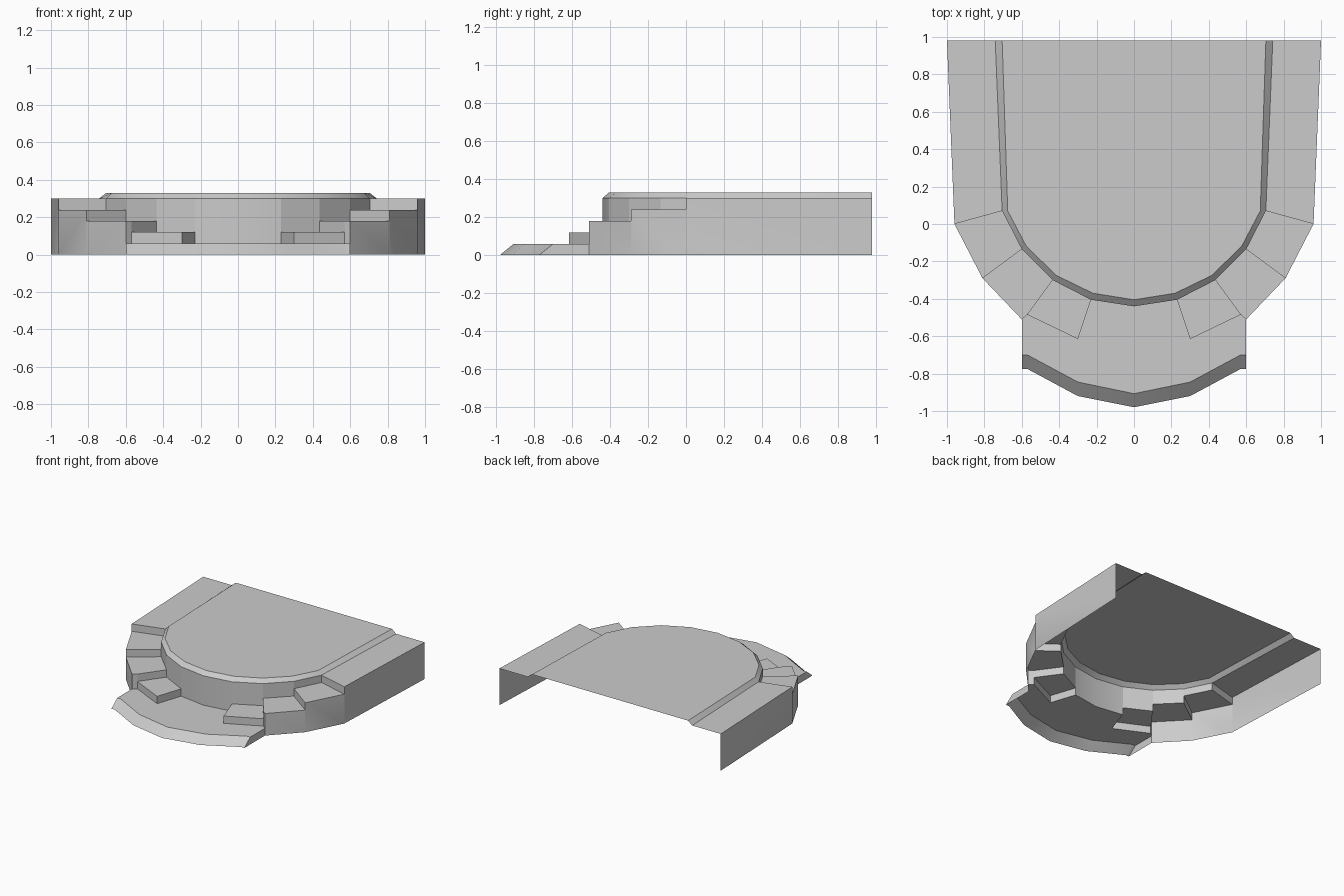
import bpy, bmesh, math

if "Cube" in bpy.data.objects:
    bpy.data.objects.remove(bpy.data.objects["Cube"])

# Plan outlines of the right half, running from the back edge to the front centre
RIM_TOP = [(0.705, 0.98), (0.675, 0.07), (0.575, -0.12), (0.415, -0.275), (0.22, -0.37), (0, -0.405)]
RIM = [(0.742, 0.98), (0.705, 0.07), (0.60, -0.135), (0.435, -0.30), (0.23, -0.405), (0, -0.44)]
OUTER = [(1, 0.98), (0.96, 0), (0.81, -0.29), (0.60, -0.51)]
STEP_OUT = [(0.57, -0.485), (0.30, -0.615)]
LIP_TOP = [(0.60, -0.70), (0.57, -0.70), (0.30, -0.845), (0, -0.907)]
LIP_LOW = [(0.60, -0.775), (0.57, -0.775), (0.30, -0.92), (0, -0.98)]
# Surface heights: walkway, three steps, base
H = [0.30, 0.24, 0.18, 0.12, 0.06]
TOP = 0.33


def at(p, z):
    return (p[0], p[1], z)


def wall(a, b, z0, z1):
    return [at(a, z0), at(a, z1), at(b, z1), at(b, z0)]


def flat(points, z):
    return [at(p, z) for p in points]


def slope(low, high, z0, z1):
    return [[at(low[i], z0), at(high[i], z1), at(high[i + 1], z1), at(low[i + 1], z0)]
            for i in range(len(low) - 1)]


def part(name, faces, up=()):
    """Right-half faces mirrored over x; faces in 'up' are turned to look upward."""
    bm = bmesh.new()
    for f in faces:
        bm.faces.new([bm.verts.new(v) for v in f])
    for f in up:
        face = bm.faces.new([bm.verts.new(v) for v in f])
        face.normal_update()
        if face.normal.z < 0:
            face.normal_flip()
    bmesh.ops.remove_doubles(bm, verts=bm.verts, dist=1e-4)
    mesh = bpy.data.meshes.new(name)
    bm.to_mesh(mesh)
    bm.free()
    ob = bpy.data.objects.new(name, mesh)
    bpy.context.collection.objects.link(ob)
    ob.modifiers.new("mirror", 'MIRROR').use_clip = True
    bpy.ops.object.select_all(action='DESELECT')
    ob.select_set(True)
    bpy.context.view_layer.objects.active = ob
    bpy.ops.object.modifier_apply(modifier="mirror")
    bpy.ops.object.shade_smooth_by_angle(angle=math.radians(35))


# Raised platform: flat top, bevelled rim, wall reaching down to each step
part("platform",
     slope(RIM, RIM_TOP, H[0], TOP)
     + [wall(RIM[i], RIM[i + 1], H[i], H[0]) for i in range(1, 5)],
     [flat(RIM_TOP + [(0, 0.98)], TOP)])

# Side walkways
part("side_walkway", [], [flat([OUTER[0], OUTER[1], RIM[1], RIM[0]], H[0])])

# Outer walls, stepping down with the stairs
part("outer_wall", [wall(OUTER[i], OUTER[i + 1], 0, H[i]) for i in range(3)])

# Stairs: treads and risers fanning around the platform
a, b = STEP_OUT
part("stairs",
     [wall(OUTER[1], RIM[1], H[1], H[0]),
      wall(OUTER[2], RIM[2], H[2], H[1]),
      wall(OUTER[3], a, H[4], H[2]),
      wall(a, RIM[3], H[3], H[2]),
      wall(a, b, H[4], H[3]),
      wall(b, RIM[4], H[4], H[3])],
     [flat([OUTER[1], OUTER[2], RIM[2], RIM[1]], H[1]),
      flat([OUTER[2], OUTER[3], a, RIM[3], RIM[2]], H[2]),
      flat([a, b, RIM[4], RIM[3]], H[3])])

# Front base slab with sloped lip and side wall
corner = OUTER[3]
part("front_base",
     slope([corner] + LIP_LOW, [corner] + LIP_TOP, 0, H[4]),
     [flat([corner] + LIP_TOP + [RIM[5], RIM[4], b, a], H[4])])
